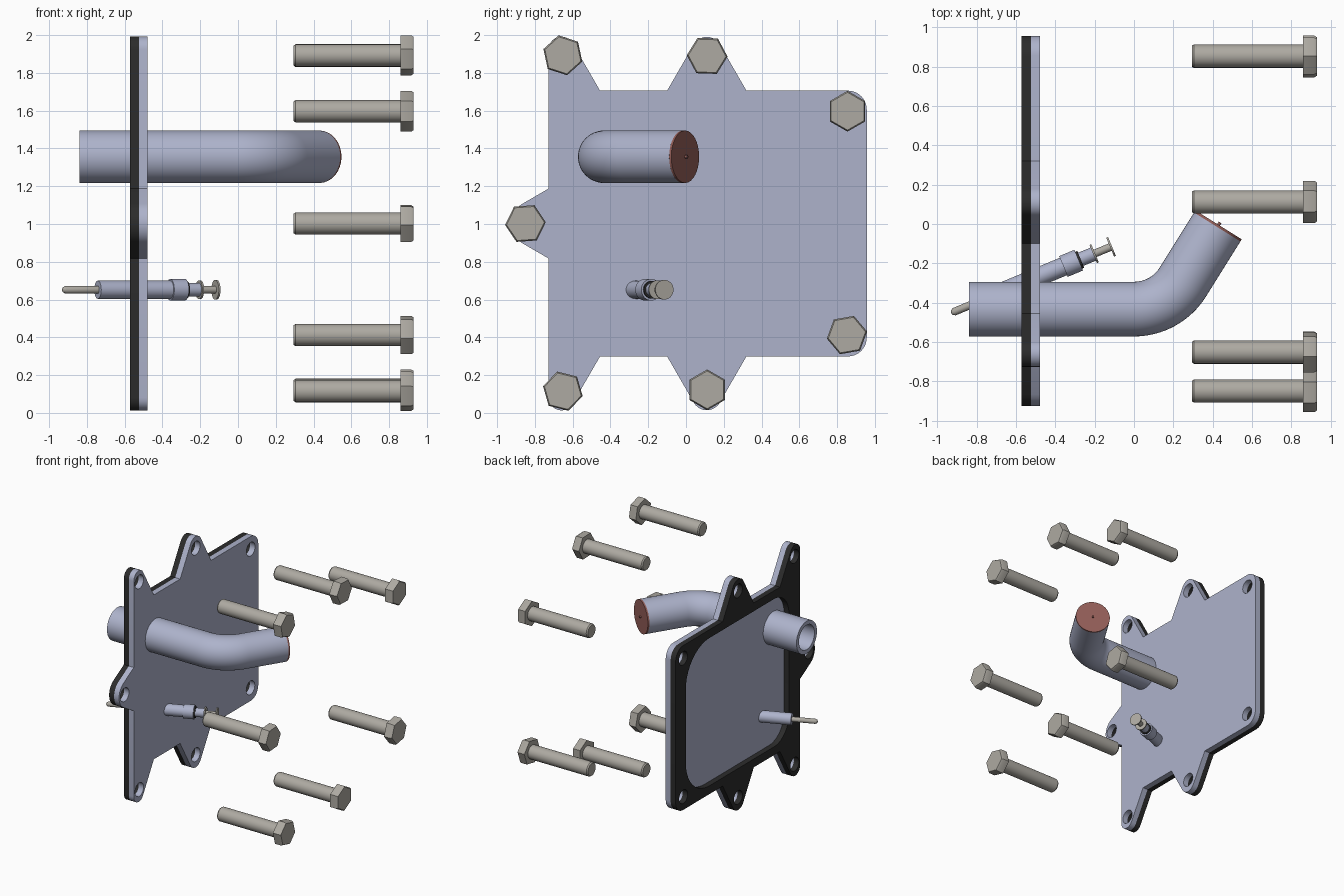
import bpy, bmesh, math
from mathutils import Vector

cube = bpy.data.objects.get("Cube")
if cube:
    bpy.data.objects.remove(cube, do_unlink=True)

UP = Vector((0, 0, 1))
MID_Z = 1.0025
parts = []


def material(name, rgb):
    m = bpy.data.materials.new(name)
    m.use_nodes = True
    m.diffuse_color = (*rgb, 1)
    m.node_tree.nodes["Principled BSDF"].inputs["Base Color"].default_value = (*rgb, 1)
    return m


BLUE = material("pale_blue_metal", (0.42, 0.45, 0.60))
STEEL = material("warm_grey_steel", (0.42, 0.40, 0.36))
BLACK = material("black_rubber", (0.025, 0.025, 0.025))
RED = material("dull_red", (0.29, 0.11, 0.095))


def finish(bm, name, mat):
    bmesh.ops.recalc_face_normals(bm, faces=bm.faces)
    mesh = bpy.data.meshes.new(name)
    bm.to_mesh(mesh)
    bm.free()
    mesh.materials.append(mat)
    obj = bpy.data.objects.new(name, mesh)
    bpy.context.collection.objects.link(obj)
    parts.append(obj)


def skin(bm, stations, sides=32, phase=0.0, loop=False):
    """Skin round sections given as (centre, horizontal axis, radius)."""
    rings = []
    for centre, axis, r in stations:
        side = UP.cross(axis).normalized()
        angles = [phase + math.tau * i / sides for i in range(sides)]
        rings.append([bm.verts.new(centre + r * (math.cos(a) * side + math.sin(a) * UP))
                      for a in angles])
    pairs = list(zip(rings, rings[1:]))
    if loop:
        pairs.append((rings[-1], rings[0]))
    else:
        bm.faces.new(rings[0])
        bm.faces.new(rings[-1])
    for a, b in pairs:
        for i in range(sides):
            j = (i + 1) % sides
            bm.faces.new((a[i], a[j], b[j], b[i]))


def turned(name, origin, axis, profile, mat):
    """Solid of revolution from (distance along axis, radius) pairs."""
    bm = bmesh.new()
    skin(bm, [(origin + axis * s, axis, r) for s, r in profile])
    finish(bm, name, mat)


def rounded(corners, steps=10):
    """Polygon of (y, z, fillet radius) corners with fillets applied."""
    out = []
    for i, (y, z, r) in enumerate(corners):
        p = Vector((y, z))
        if r == 0:
            out.append(p)
            continue
        d1 = (Vector(corners[i - 1][:2]) - p).normalized()
        d2 = (Vector(corners[(i + 1) % len(corners)][:2]) - p).normalized()
        half = d1.angle(d2) / 2
        centre = p + (d1 + d2).normalized() * r / math.sin(half)
        a = p + d1 * r / math.tan(half) - centre
        b = p + d2 * r / math.tan(half) - centre
        total = math.pi - 2 * half
        for k in range(steps + 1):
            t = k / steps
            out.append(centre + (a * math.sin((1 - t) * total) + b * math.sin(t * total))
                       / math.sin(total))
    return out


def circle(y, z, r, n=24):
    return [Vector((y + r * math.cos(math.tau * i / n), z + r * math.sin(math.tau * i / n)))
            for i in range(n)]


def sheet(name, loops, x0, x1, mat):
    """Flat sheet with holes, thickened along x."""
    bm = bmesh.new()
    edges = []
    for pts in loops:
        vs = [bm.verts.new((x0, p.x, p.y)) for p in pts]
        edges += [bm.edges.new((vs[i - 1], vs[i])) for i in range(len(vs))]
    bmesh.ops.triangle_fill(bm, use_beauty=True, edges=edges, normal=(1, 0, 0))
    grown = bmesh.ops.extrude_face_region(bm, geom=bm.faces[:])["geom"]
    bmesh.ops.translate(bm, vec=(x1 - x0, 0, 0),
                        verts=[v for v in grown if isinstance(v, bmesh.types.BMVert)])
    finish(bm, name, mat)


# Cover outline: upper half mirrored about the middle height, plus a side ear
upper = [(-0.727, 1.188, 0), (-0.727, 2.176, 0.0675), (-0.455, 1.706, 0),
         (-0.10, 1.706, 0), (0.11, 2.07, 0.079), (0.32, 1.706, 0), (0.957, 1.706, 0.1)]
lower = [(y, 2 * MID_Z - z, r) for y, z, r in reversed(upper)]
outline = rounded(upper + lower + [(-1.046, MID_Z, 0.121)])

# Bolt positions (y, z) with head rotation in degrees
bolts = [(-0.652, 1.893, -18), (0.112, 1.89, -2), (0.855, 1.597, 30), (0.852, 0.412, 10),
         (0.112, 0.122, 30), (-0.652, 0.115, -14), (-0.85, MID_Z, 4)]
holes = [circle(y, z, 0.058) for y, z, _ in bolts]
opening = rounded([(-0.575, 1.635, 0.2), (0.82, 1.635, 0.32),
                   (0.82, 0.37, 0.32), (-0.575, 0.37, 0.2)])

sheet("cover_plate", [outline] + holes, -0.525, -0.478, BLUE)
sheet("gasket", [outline, opening] + holes, -0.572, -0.525, BLACK)

# Bolts with chamfered hexagonal heads
X = Vector((1, 0, 0))
for i, (y, z, turn) in enumerate(bolts):
    bm = bmesh.new()
    at = Vector((0, y, z))
    skin(bm, [(at + X * x, X, r) for x, r in ((0.295, 0.052), (0.305, 0.059), (0.865, 0.059))], 24)
    skin(bm, [(at + X * x, X, r) for x, r in ((0.86, 0.108), (0.917, 0.108), (0.93, 0.1))],
         6, math.radians(turn))
    finish(bm, f"bolt_{i + 1}", STEEL)

# Bent open pipe
BEND, RADIUS = math.radians(58), 0.293
start = Vector((0, -0.433, 1.356))
path = [(Vector((-0.84, -0.433, 1.356)), X)]
for k in range(17):
    a = BEND * k / 16
    path.append((start + Vector((RADIUS * math.sin(a), RADIUS * (1 - math.cos(a)), 0)),
                 Vector((math.cos(a), math.sin(a), 0))))
out_dir = path[-1][1]
pipe_end = path[-1][0] + out_dir * 0.33
path.append((pipe_end, out_dir))
bm = bmesh.new()
skin(bm, [(c, d, 0.139) for c, d in path] + [(c, d, 0.105) for c, d in reversed(path)],
     48, loop=True)
finish(bm, "bent_pipe", BLUE)

# Red end cap with a small centre pin
turned("pipe_cap", pipe_end, out_dir, [(0, 0.139), (0.013, 0.139)], RED)
turned("cap_pin", pipe_end, out_dir, [(0, 0.008), (0.028, 0.008)], RED)

# Slanted probe through the cover
tilt = math.radians(22.5)
axis = Vector((math.cos(tilt), math.sin(tilt), 0))
hub = Vector((-0.32, -0.2, 0.652))
turned("probe_tip", hub, axis,
       [(-0.66, 0.006), (-0.655, 0.014), (-0.643, 0.02), (-0.45, 0.02)], STEEL)
turned("probe_body", hub, axis, [(-0.457, 0.048), (-0.03, 0.048)], BLUE)
turned("probe_collar", hub, axis, [(-0.042, 0.057), (0.042, 0.057)], BLUE)
turned("probe_seal", hub, axis, [(0.04, 0.046), (0.053, 0.046)], BLACK)
turned("probe_neck", hub, axis, [(0.05, 0.036), (0.125, 0.036)], BLUE)
turned("neck_flange", hub, axis, [(0.122, 0.05), (0.132, 0.05)], STEEL)
turned("plunger_rod", hub, axis, [(0.13, 0.02), (0.218, 0.02)], STEEL)
turned("plunger_disc", hub, axis, [(0.215, 0.052), (0.225, 0.052)], STEEL)

# Smooth round surfaces, keep hard edges
bpy.ops.object.select_all(action="DESELECT")
for obj in parts:
    obj.select_set(True)
bpy.context.view_layer.objects.active = parts[0]
bpy.ops.object.shade_smooth_by_angle(angle=math.radians(30))
